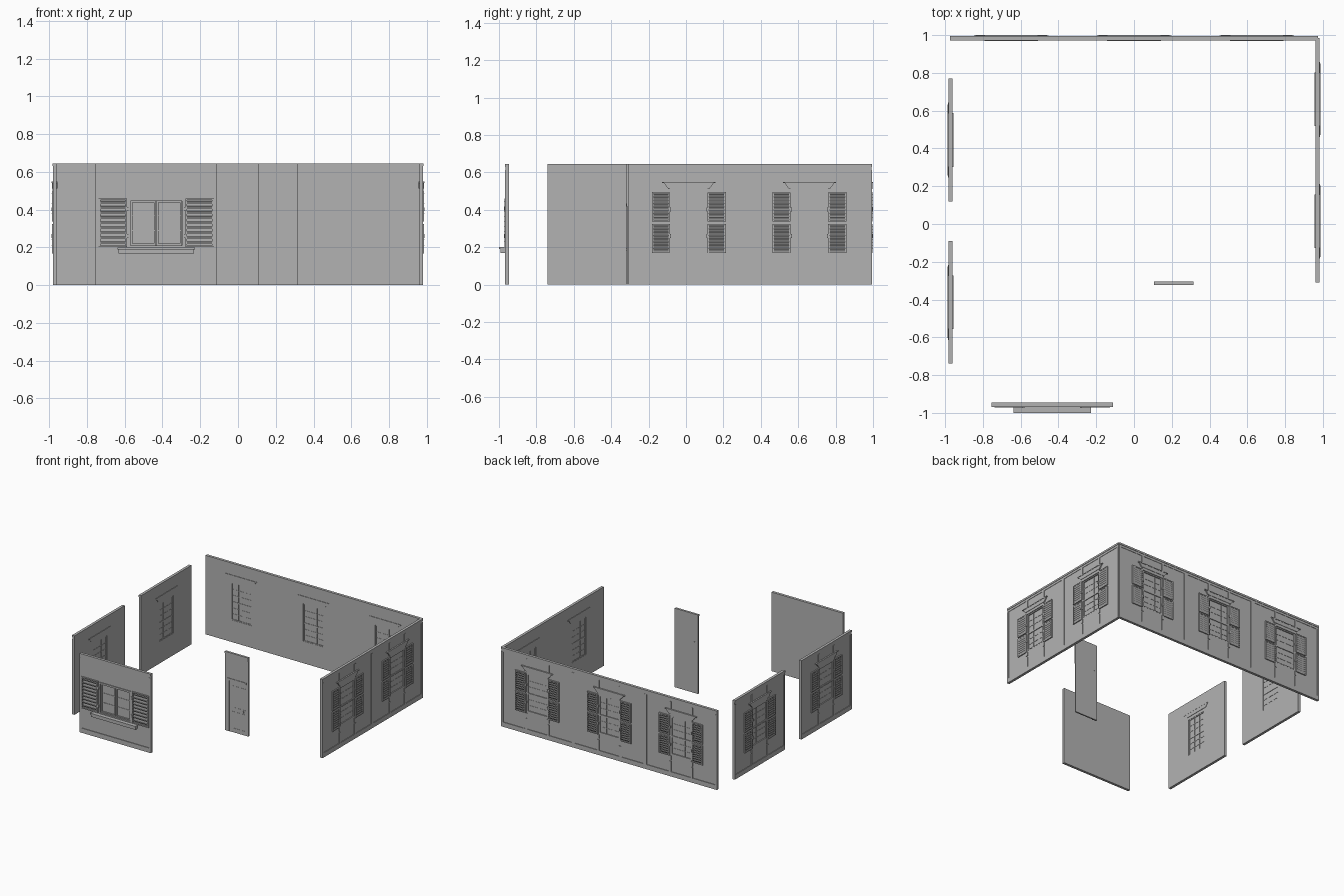
import bpy, bmesh, math
from mathutils import Matrix, Vector

H = 0.645
grey = bpy.data.materials.new("plaster_grey")
grey.diffuse_color = (0.45, 0.45, 0.45, 1)


def place(x, y, deg):
    # local frame: u along wall, outward is local -y, origin on the inner face
    return Matrix.Translation((x, y, 0)) @ Matrix.Rotation(math.radians(deg), 4, 'Z')


class Part:
    """Collects boxes given as u, depth and height ranges into one object."""
    def __init__(self, name, frame):
        self.name, self.frame, self.bm = name, frame, bmesh.new()

    def box(self, u0, u1, d0, d1, z0, z1, tilt=0):
        m = (Matrix.Translation(((u0 + u1) / 2, -(d0 + d1) / 2, (z0 + z1) / 2))
             @ Matrix.Rotation(tilt, 4, 'X')
             @ Matrix.Diagonal((u1 - u0, d1 - d0, z1 - z0, 1)))
        bmesh.ops.create_cube(self.bm, size=1, matrix=m)

    def prism(self, outline, d0, d1):
        a = [self.bm.verts.new((u, -d0, z)) for u, z in outline]
        b = [self.bm.verts.new((u, -d1, z)) for u, z in outline]
        n = len(a)
        self.bm.faces.new(a)
        self.bm.faces.new(b[::-1])
        for i in range(n):
            self.bm.faces.new((a[i], b[i], b[(i + 1) % n], a[(i + 1) % n]))

    def done(self):
        bmesh.ops.recalc_face_normals(self.bm, faces=self.bm.faces)
        me = bpy.data.meshes.new(self.name)
        self.bm.to_mesh(me)
        self.bm.free()
        me.materials.append(grey)
        ob = bpy.data.objects.new(self.name, me)
        ob.matrix_world = self.frame
        bpy.context.collection.objects.link(ob)


def ring(p, u0, u1, z0, z1, w, d0, d1):
    # rectangular frame of bar width w inside the given bounds
    p.box(u0, u0 + w, d0, d1, z0, z1)
    p.box(u1 - w, u1, d0, d1, z0, z1)
    p.box(u0 + w, u1 - w, d0, d1, z0, z0 + w)
    p.box(u0 + w, u1 - w, d0, d1, z1 - w, z1)


def wall(frame, half, hole):
    # slab with an opening, plus baseboard, top band and side stiles
    hu, z0, z1 = hole
    p = Part("wall", frame)
    p.box(-half, -hu, 0, 0.016, 0, H)
    p.box(hu, half, 0, 0.016, 0, H)
    p.box(-hu, hu, 0, 0.016, 0, z0)
    p.box(-hu, hu, 0, 0.016, z1, H)
    p.done()
    p = Part("wall_trim", frame)
    p.box(-half, half, 0.016, 0.021, 0, 0.038)
    p.box(-half, half, 0.016, 0.019, 0.612, 0.63)
    p.box(-half, half, 0.016, 0.022, 0.63, H)
    for s in (-1, 1):
        a, b = sorted((s * half, s * (half - 0.016)))
        p.box(a, b, 0.016, 0.021, 0.038, 0.612)
    p.done()


def shutter(p, u0, u1, z0, z1, n):
    ring(p, u0, u1, z0, z1, 0.009, 0.016, 0.025)
    step = (z1 - z0 - 0.018) / n
    for i in range(n):
        z = z0 + 0.009 + (i + 0.5) * step
        p.box(u0 + 0.009, u1 - 0.009, 0.0195, 0.0225, z - 0.008, z + 0.008, 0.6)


def window_panel(frame):
    wall(frame, 0.325, (0.092, 0.18, 0.487))
    # sash with glass, meeting rail and glazing bars
    p = Part("window_sash", frame)
    p.box(-0.092, 0.092, 0.006, 0.009, 0.18, 0.487)
    ring(p, -0.092, 0.092, 0.18, 0.487, 0.007, 0.002, 0.017)
    p.box(-0.085, 0.085, 0.003, 0.015, 0.32, 0.332)
    for u in (-0.03, 0.03):
        p.box(u - 0.002, u + 0.002, 0.004, 0.011, 0.187, 0.48)
    for z in (0.23, 0.277, 0.382, 0.43):
        p.box(-0.085, 0.085, 0.004, 0.011, z - 0.002, z + 0.002)
    p.done()
    # flared cornice over the window
    p = Part("window_cornice", frame)
    p.box(-0.1, 0.1, 0.016, 0.022, 0.49, 0.512)
    p.prism([(-0.11, 0.512), (0.11, 0.512), (0.132, 0.542), (-0.132, 0.542)], -0.003, 0.025)
    p.box(-0.142, 0.142, -0.004, 0.027, 0.542, 0.549)
    p.done()
    # paired louvred shutters with hinges
    p = Part("shutters", frame)
    for s in (-1, 1):
        a, b = sorted((s * 0.1, s * 0.198))
        for z0, z1 in ((0.168, 0.325), (0.337, 0.496)):
            shutter(p, a, b, z0, z1, 8)
        p.box(s * 0.1 - 0.006, s * 0.1 + 0.006, 0.016, 0.028, 0.25, 0.27)
        p.box(s * 0.1 - 0.006, s * 0.1 + 0.006, 0.016, 0.028, 0.392, 0.412)
    p.done()
    # narrow pilaster strips above and below the window
    p = Part("pilaster_strips", frame)
    for s in (-1, 1):
        for z0, z1 in ((0.038, 0.125), (0.135, 0.168), (0.55, 0.612)):
            p.box(s * 0.098 - 0.009, s * 0.098 + 0.009, 0.016, 0.021, z0, z1)
    p.done()


# back wall of three panels, right wall of two, two loose left panels
for x in (-0.65, 0, 0.65):
    window_panel(place(x, 0.973, 180))
for y in (0.015, 0.66):
    window_panel(place(0.96, y, 90))
for y in (0.445, -0.415):
    window_panel(place(-0.96, y, -90))

# wide front panel with a two-leaf window
front = place(-0.433, -0.946, 0)
wall(front, 0.322, (0.14, 0.205, 0.452))
p = Part("front_window", front)
p.box(-0.14, 0.14, 0, 0.005, 0.205, 0.452)
ring(p, -0.146, 0.146, 0.2, 0.456, 0.01, 0.003, 0.022)
for s in (-1, 1):
    a, b = sorted((s * 0.002, s * 0.135))
    ring(p, a, b, 0.211, 0.446, 0.009, 0.004, 0.014)
    for z in (0.29, 0.368):
        p.box(a, b, 0.005, 0.008, z - 0.002, z + 0.002)
p.done()
p = Part("front_sill", front)
p.prism([(-0.2, 0.168), (0.2, 0.168), (0.2, 0.197), (-0.2, 0.197)], 0.016, 0.046)
p.box(-0.204, 0.204, 0.016, 0.054, 0.19, 0.2)
p.done()
p = Part("front_shutters", front)
for s in (-1, 1):
    a, b = sorted((s * 0.155, s * 0.305))
    shutter(p, a, b, 0.202, 0.46, 9)
    for z in (0.25, 0.395):
        p.box(s * 0.152 - 0.006, s * 0.152 + 0.006, 0.016, 0.028, z, z + 0.02)
p.done()

# narrow door panel
door = place(0.21, -0.304, 0)
p = Part("door_wall", door)
p.box(-0.105, -0.08, 0, 0.013, 0, H)
p.box(-0.08, 0.105, 0, 0.013, 0.42, H)
p.box(-0.105, 0.105, 0.013, 0.016, 0.612, 0.63)
p.box(-0.105, 0.105, 0.013, 0.018, 0.63, H)
p.done()
p = Part("door_frame", door)
p.box(-0.08, 0.088, 0.012, 0.017, 0.418, 0.434)
p.box(-0.08, -0.066, 0, 0.016, 0, 0.418)
p.done()
p = Part("door_leaf", door)
p.box(-0.066, 0.105, 0, 0.011, 0, 0.42)
for z0, z1 in ((0.03, 0.17), (0.2, 0.38)):
    ring(p, -0.04, 0.085, z0, z1, 0.005, 0.011, 0.0125)
p.box(0.06, 0.066, 0.011, 0.018, 0.18, 0.195)
p.done()
